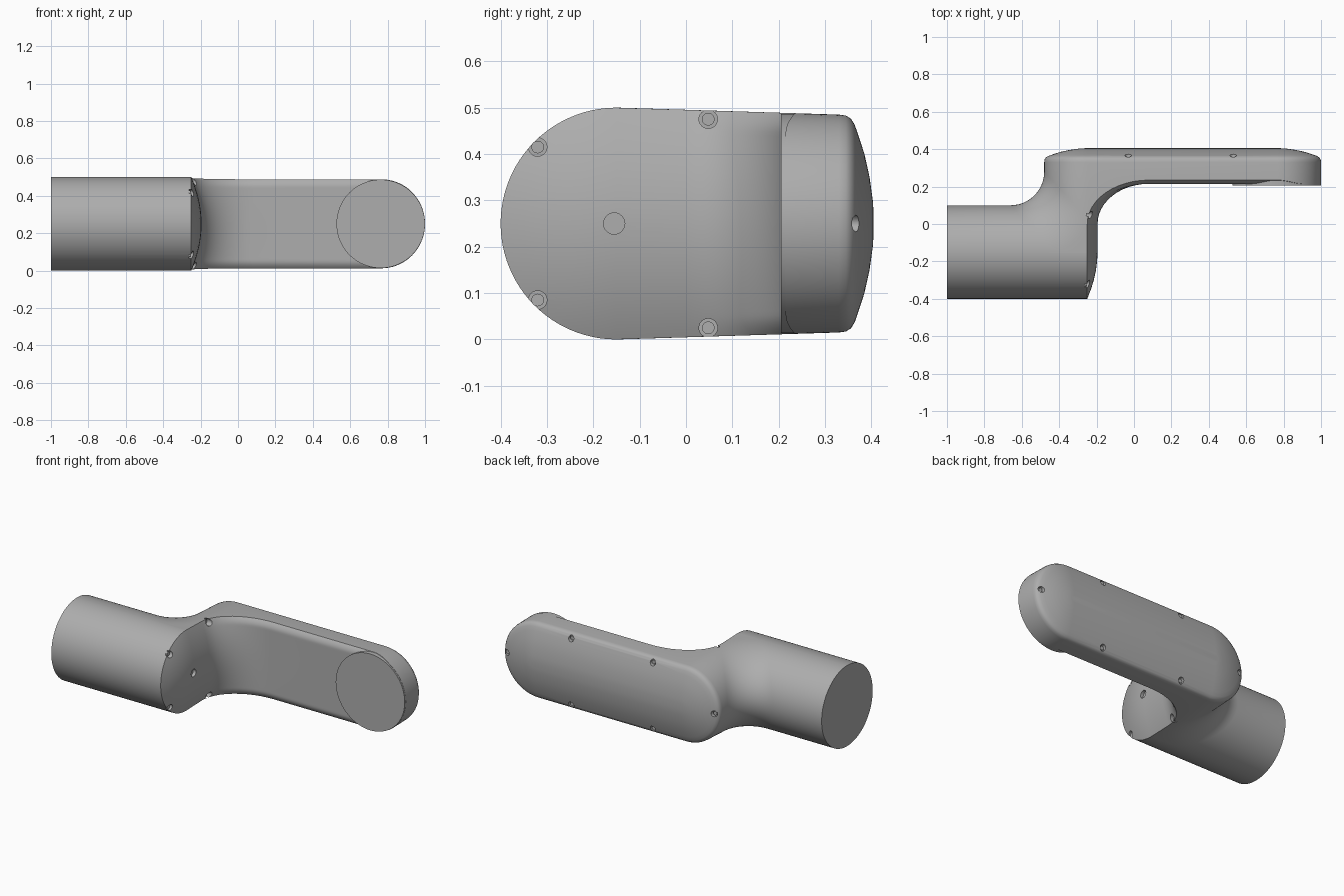
import bpy, bmesh
from math import sin, cos, pi, hypot, radians
from mathutils import Matrix, Vector

cube = bpy.data.objects.get("Cube")
if cube:
    bpy.data.objects.remove(cube)

grey = bpy.data.materials.new("metal grey")
grey.use_nodes = True
COLOR = (0.42, 0.42, 0.42, 1)
grey.diffuse_color = COLOR
grey.node_tree.nodes["Principled BSDF"].inputs["Base Color"].default_value = COLOR

MID, AXIS_Y = 0.25, -0.15          # height of the middle plane, tube axis
TUBE, ARM = 0.25, 0.235            # radii
LEFT, RIGHT = -0.245, 0.765        # centres of the two round arm ends
LID = [(.235, .33), (.233, .345), (.226, .356), (.213, .364), (.19, .372),
       (.15, .385), (.1, .396), (.05, .403), (.02, .405)]


def finish(name, bm, smooth=True):
    bmesh.ops.recalc_face_normals(bm, faces=bm.faces)
    mesh = bpy.data.meshes.new(name)
    bm.to_mesh(mesh)
    bm.free()
    ob = bpy.data.objects.new(name, mesh)
    bpy.context.collection.objects.link(ob)
    mesh.materials.append(grey)
    if smooth:
        bpy.ops.object.select_all(action='DESELECT')
        ob.select_set(True)
        bpy.context.view_layer.objects.active = ob
        bpy.ops.object.shade_smooth_by_angle(angle=radians(32))
    return ob


def rod(bm, start, end, radius, sides=24):
    start, end = Vector(start), Vector(end)
    turn = (end - start).to_track_quat('Z', 'Y').to_matrix().to_4x4()
    bmesh.ops.create_cone(bm, cap_ends=True, segments=sides, radius1=radius, radius2=radius,
                          depth=(end - start).length,
                          matrix=Matrix.Translation((start + end) / 2) @ turn)


def dome(d):
    return -0.195 - 0.055 * (d / TUBE) ** 2


def outline(a):
    """Closed horizontal outline of the body at angle a above the middle plane."""
    s, c = sin(a), cos(a)
    pts = []

    def add(x, y, base):
        taper = min(max((y - base) / 0.48, 0), 1)
        pts.append((x, y, MID + s * (TUBE + (ARM - TUBE) * taper)))

    # tube front and domed end cap
    add(-1, AXIS_Y - TUBE * c, AXIS_Y)
    for f in (1, .8, .6, .4, .2, 0):
        add(dome(hypot(TUBE * c * f, TUBE * s)), AXIS_Y - TUBE * c * f, AXIS_Y)
    # inner bend and arm front
    x0 = dome(TUBE * s)
    front = 0.215 + 0.02 * max(0, (abs(s) - .82) / .18) ** 2
    for k in range(13):
        b = pi / 2 * k / 12
        add(x0 + (0.08 - x0) * (1 - cos(b)), front * sin(b), AXIS_Y)
    add(RIGHT + ARM * c, front, AXIS_Y)
    # domed lid, both ends
    first = len(pts)
    pts.extend((RIGHT + d * c, y, MID + d * s) for d, y in LID)
    pts.extend((LEFT - d * c, y, MID + d * s) for d, y in reversed(LID))
    # outer bend and tube back
    back, fillet = AXIS_Y + TUBE * c, 0.18
    for k in range(13):
        b = pi / 2 * k / 12
        add(LEFT - ARM * c - fillet * (1 - cos(b)), back + fillet * (1 - sin(b)), back)
    add(-1, back, back)
    return pts, first


# Body: stacked outlines, closed above and below
bm = bmesh.new()
ROWS = 49
rows = []
for r in range(ROWS):
    pts, first = outline(radians(-89 + 178 * r / (ROWS - 1)))
    rows.append([bm.verts.new(p) for p in pts])
count, n = len(rows[0]), len(LID)
for low, high in zip(rows, rows[1:]):
    for i in range(count):
        j = (i + 1) % count
        bm.faces.new((low[i], low[j], high[j], high[i]))
last = first + 2 * n - 1
for row in (rows[0], rows[-1]):
    for j in range(n - 1):
        bm.faces.new((row[first + j], row[first + j + 1], row[last - j - 1], row[last - j]))
    bm.faces.new(row[:first + 1] + row[last:])
body = finish("link_body", bm)

# Round mounting face at the arm's end
bm = bmesh.new()
rod(bm, (RIGHT - .002, .205, MID), (RIGHT - .002, .26, MID), 0.2365, 96)
finish("mounting_disc", bm)

# Screw pockets and the screw heads inside them
pockets = []
heads = bmesh.new()


def pocket(start, end, radius, head):
    bm = bmesh.new()
    rod(bm, start, end, radius)
    pockets.append(finish("pocket_cutter", bm, False))
    if head:
        s, e = Vector(start), Vector(end)
        way = (e - s).normalized()
        rod(heads, s - way * .005, s + way * .008, radius * .68)


for side in (-1, 1):
    for y, dz in ((.048, .225), (-.32, .165)):
        z = MID + side * dz
        pocket((-.262, y, z), (-.1, y, z), .02, True)
    for x in (-.03, .53):
        z = MID + side * .205
        pocket((x, .35, z), (x, .45, z), .018, True)
for x in (LEFT - .205, RIGHT + .205):
    pocket((x, .35, MID), (x, .45, MID), .018, True)
pocket((-.215, -.155, MID), (-.1, -.155, MID), .023, False)
finish("screw_heads", heads)

for cutter in pockets:
    cutter.hide_render = True
    cutter.hide_viewport = True
    cutter.display_type = 'WIRE'
    cut = body.modifiers.new("pocket", 'BOOLEAN')
    cut.operation = 'DIFFERENCE'
    cut.solver = 'EXACT'
    cut.object = cutter
